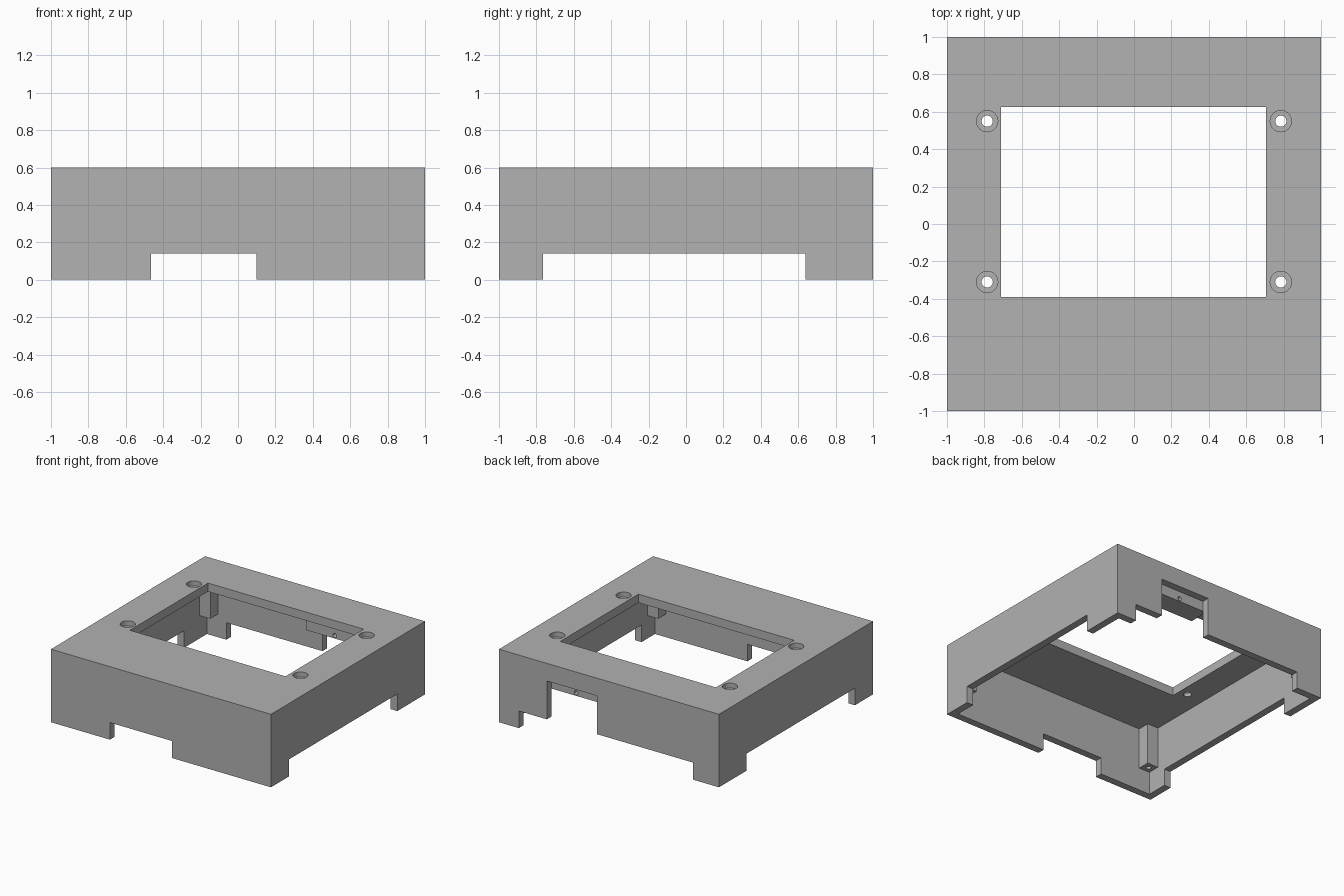
import bpy
from mathutils import Vector

default = bpy.data.objects.get("Cube")
if default:
    bpy.data.objects.remove(default, do_unlink=True)

grey = bpy.data.materials.new("plain_grey")
grey.use_nodes = True
colour = (0.445, 0.445, 0.445, 1)
grey.diffuse_color = colour
grey.node_tree.nodes["Principled BSDF"].inputs["Base Color"].default_value = colour

HEIGHT, WALL, CEILING = 0.6, 0.06, 0.53
INNER = 1 - WALL
NOTCH = 0.14
BELOW = -0.1


def box(name, x, y, z):
    """Box from (low, high) pairs on each axis."""
    low, high = (Vector(c) for c in zip(x, y, z))
    bpy.ops.mesh.primitive_cube_add(size=1, location=(low + high) / 2)
    obj = bpy.context.object
    obj.name = name
    obj.scale = high - low
    bpy.ops.object.transform_apply(location=True, rotation=False, scale=True)
    obj.data.materials.append(grey)
    return obj


def rod(name, centre, radius, length, rotation=(0, 0, 0)):
    bpy.ops.mesh.primitive_cylinder_add(
        vertices=32, radius=radius, depth=length, location=centre, rotation=rotation)
    obj = bpy.context.object
    obj.name = name
    obj.data.materials.append(grey)
    return obj


def cut(target, cutter):
    mod = target.modifiers.new("cut", 'BOOLEAN')
    mod.operation = 'DIFFERENCE'
    mod.solver = 'EXACT'
    mod.object = cutter
    bpy.context.view_layer.objects.active = target
    bpy.ops.object.modifier_apply(modifier=mod.name)
    bpy.data.objects.remove(cutter, do_unlink=True)


# Hollow case, open at the bottom, with a window in the top
case = box("case", (-1, 1), (-1, 1), (0, HEIGHT))
cut(case, box("cavity", (-INNER, INNER), (-INNER, INNER), (BELOW, CEILING)))
cut(case, box("window", (-0.71, 0.705), (-0.39, 0.625), (0.4, 0.8)))

# Low notches in the side, front and back walls, and the tall back port
for side in (-1, 1):
    xs = sorted((side * 0.9, side * 1.1))
    cut(case, box("side_notch", xs, (-0.765, 0.64), (BELOW, NOTCH)))
cut(case, box("front_notch", (-0.465, 0.1), (-1.1, -0.9), (BELOW, NOTCH)))
cut(case, box("back_notch", (-0.765, 0.82), (0.9, 1.1), (BELOW, NOTCH)))
cut(case, box("port", (0.11, 0.565), (0.9, 1.1), (BELOW, 0.455)))

# Counterbored screw holes in the top
for x in (-0.785, 0.785):
    for y in (-0.31, 0.55):
        cut(case, rod("screw_hole", (x, y, HEIGHT), 0.03, 0.4))
        cut(case, rod("screw_head", (x, y, HEIGHT), 0.057, 0.08))

# Corner posts with blind holes in their lower ends
for side, end in ((-1, "right"), (1, "left")):
    for depth, face in ((-1, "front"), (1, "back")):
        xs = sorted((side * 0.84, side * (INNER + 0.01)))
        ys = sorted((depth * 0.84, depth * (INNER + 0.01)))
        post = box(f"{face}_{end}_post", xs, ys, (0.19, CEILING + 0.01))
        cut(post, rod("post_hole", (side * 0.89, depth * 0.89, 0.19), 0.02, 0.4))

# Block behind the port, with a small hole through it
block = box("port_block", (0.08, 0.6), (0.77, INNER), (0.37, CEILING + 0.01))
cut(block, rod("block_hole", (0.34, 0.85, 0.395), 0.017, 0.4, (1.5708, 0, 0)))
